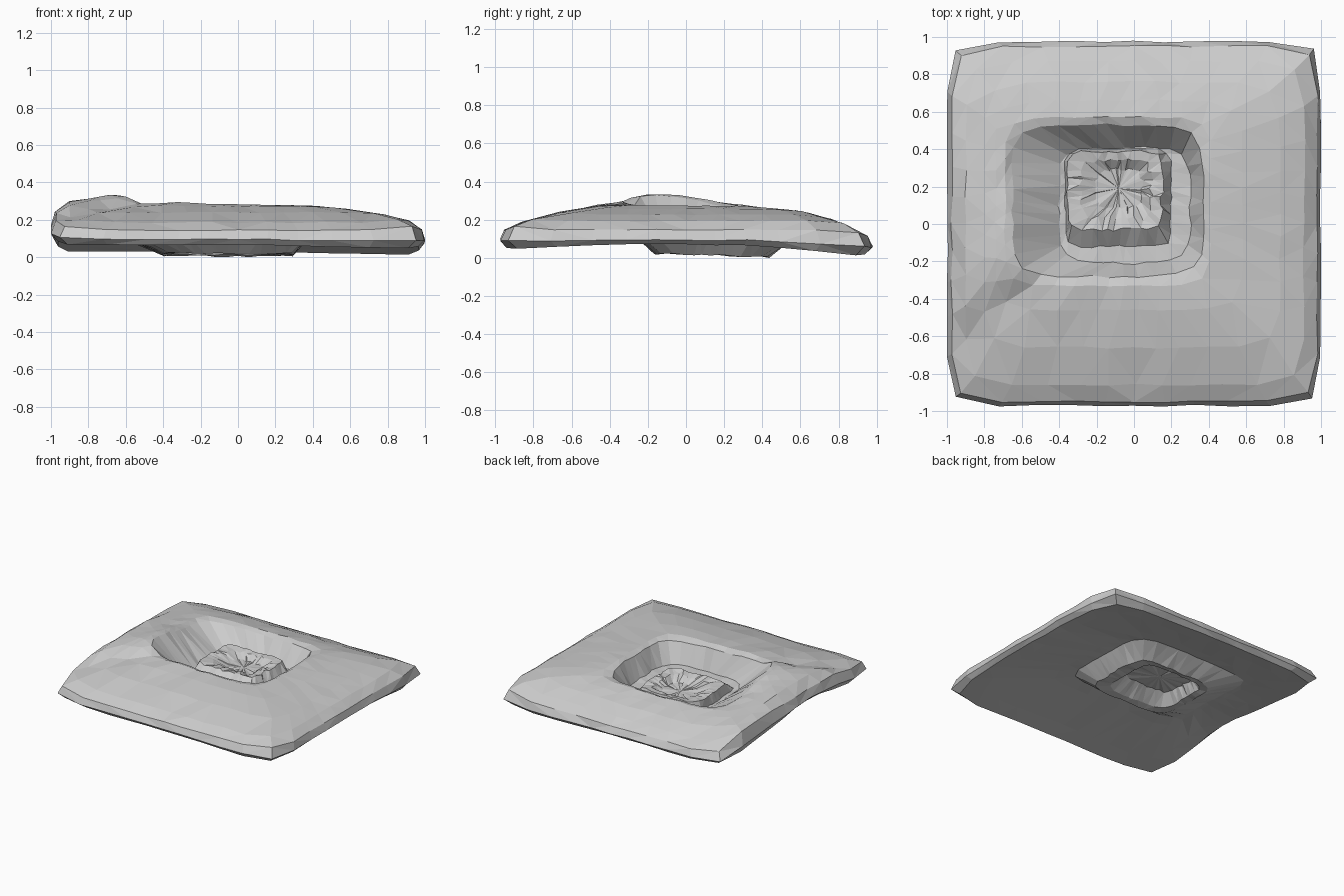
import bpy, bmesh, math, random

if "Cube" in bpy.data.objects:
    bpy.data.objects.remove(bpy.data.objects["Cube"])

random.seed(4)
N = 40


def interp(pts, v):
    if v <= pts[0][0]:
        return pts[0][1]
    for (a, za), (b, zb) in zip(pts, pts[1:]):
        if v <= b:
            return za + (zb - za) * (v - a) / (b - a)
    return pts[-1][1]


# Height profiles of the sagging slab
TOP_Y = [(-.97, .155), (-.88, .20), (-.6, .275), (-.3, .315), (-.2, .33), (0, .33),
         (.2, .305), (.6, .265), (.8, .21), (.97, .12)]
TOP_X = [(-1, .24), (-.9, .315), (-.5, .33), (-.35, .31), (.4, .295), (.7, .265),
         (.93, .21), (1, .15)]
LOW_Y = [(-.97, .08), (-.3, .11), (.4, .10), (.95, .045)]


def top(x, y):
    z = min(interp(TOP_Y, y), interp(TOP_X, x))
    z += .05 * math.exp(-((x + .56) / .2) ** 2 - ((y + .16) / .22) ** 2)
    # diagonal crease running to the front left corner
    d = (y + .68) - .85 * (x + .95)
    if x < -.35 and y < -.15:
        z -= .035 * math.exp(-(d / .12) ** 2)
    return z


def low(x, y):
    z = interp(LOW_Y, y) - .02 * max(0, x)
    z += .055 * max(0, 1 - x * x) * max(0, 1 - y * y)
    z += .06 * max(0, -x - .5) / .5 * math.exp(-((y + .15) / .4) ** 2)
    return z


def mid(x, y):
    return .45 * top(x, y) + .55 * low(x, y)


def const(z):
    return lambda x, y: z + .03 * (.15 - y)


# Rings: x min, x max, y min, y max, squareness, height, jitter
TOP_RINGS = [
    (-1, 1, -.97, .975, 16, mid, .006),
    (-.975, .98, -.95, .95, 14, top, .006),
    (-.9, .91, -.86, .87, 12, top, .006),
    (-.8, .78, -.66, .76, 10, top, .006),
    (-.74, .58, -.46, .66, 8, top, .006),
    (-.69, .41, -.33, .57, 8, top, .005),          # crater rim
    (-.65, .37, -.28, .53, 6, lambda x, y: top(x, y) - .02, .008),
    (-.40, .30, -.21, .41, 5, const(.12), .008),   # crater floor
    (-.37, .20, -.12, .405, 8, const(.115), .008),
    (-.35, .15, -.03, .385, 9, const(.19), .012),  # centre lump
    (-.28, .09, .03, .34, 6, const(.18), .015),
    (-.20, .04, .09, .29, 4, const(.145), .012),
]
LOW_RINGS = [
    (-.965, .965, -.94, .94, 12, low, .004),
    (-.85, .85, -.8, .82, 10, low, .004),
    (-.68, .5, -.4, .65, 8, low, .004),
    (-.64, .39, -.29, .56, 8, low, .004),
    (-.40, .29, -.16, .43, 6, const(.033), .008),  # underside of crater
    (-.35, .19, -.1, .39, 6, const(.04), .008),
    (-.30, .12, .0, .35, 6, const(.12), .01),      # hollow under lump
]


def ring(bm, x0, x1, y0, y1, n, height, jit):
    out = []
    for i in range(N):
        a = math.tau * i / N
        c, s = math.cos(a), math.sin(a)
        k = (abs(c) ** n + abs(s) ** n) ** (-1 / n)
        x = (x0 + x1) / 2 + (x1 - x0) / 2 * c * k
        y = (y0 + y1) / 2 + (y1 - y0) / 2 * s * k
        z = height(x, y) + random.uniform(-jit, jit) * .6
        x += random.uniform(-jit, jit)
        y += random.uniform(-jit, jit)
        out.append(bm.verts.new((max(-1, min(1, x)), y, z)))
    return out


def bridge(bm, loops):
    for a, b in zip(loops, loops[1:]):
        for i in range(N):
            j = (i + 1) % N
            bm.faces.new((a[i], a[j], b[j], b[i]))
    last = loops[-1]
    centre = bm.verts.new((sum(v.co.x for v in last) / N, sum(v.co.y for v in last) / N,
                           sum(v.co.z for v in last) / N - .005))
    for i in range(N):
        bm.faces.new((last[i], last[(i + 1) % N], centre))


# Slab with crater above and matching bulge below
bm = bmesh.new()
upper = [ring(bm, *r) for r in TOP_RINGS]
lower = [upper[0]] + [ring(bm, *r) for r in LOW_RINGS]
bridge(bm, upper)
bridge(bm, lower)
bmesh.ops.recalc_face_normals(bm, faces=bm.faces)
bmesh.ops.triangulate(bm, faces=bm.faces)
base = min(v.co.z for v in bm.verts)
bmesh.ops.translate(bm, verts=bm.verts, vec=(0, 0, -base))
mesh = bpy.data.meshes.new("cratered_slab")
bm.to_mesh(mesh)
bm.free()
bpy.context.collection.objects.link(bpy.data.objects.new("cratered_slab", mesh))
